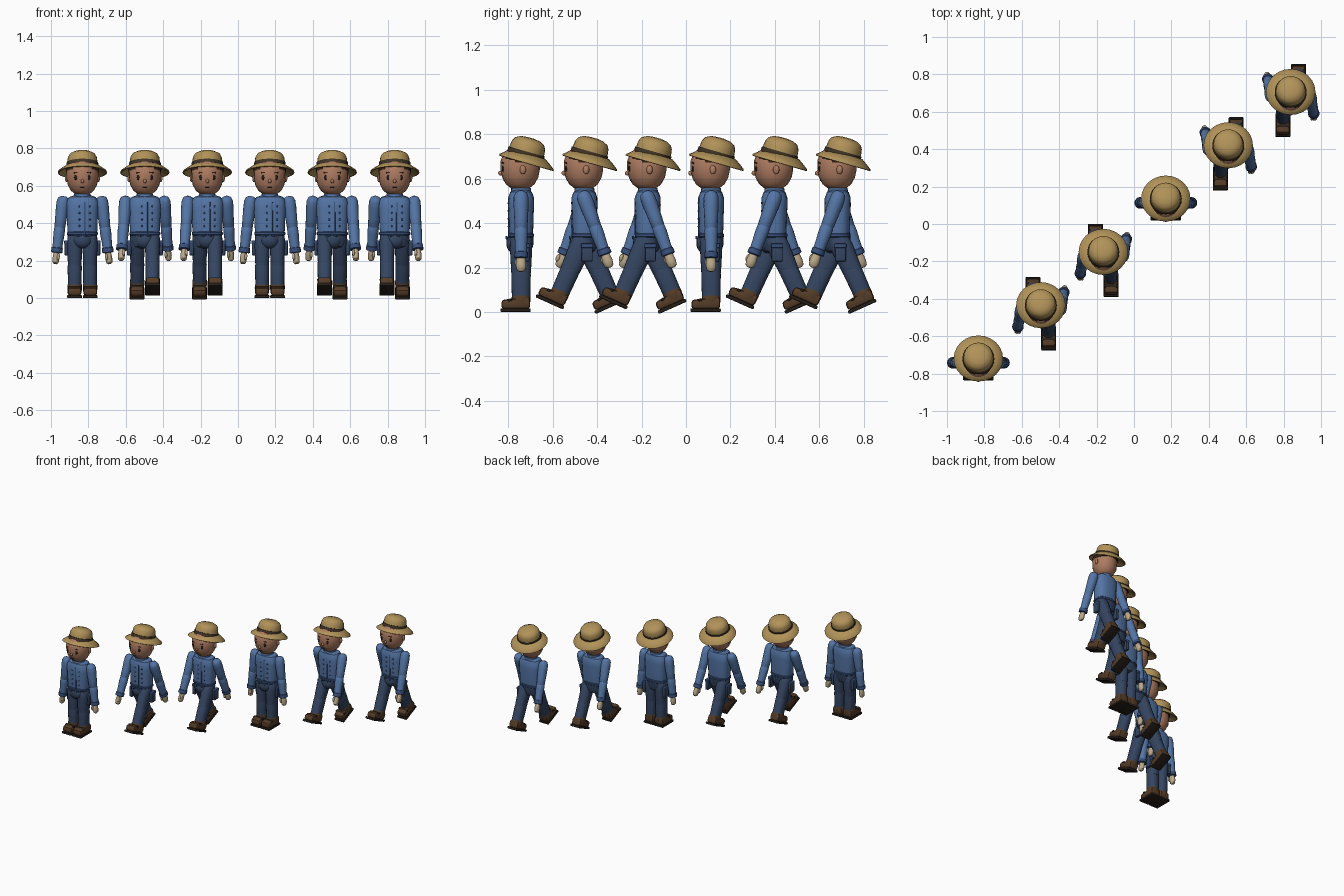
import bpy, bmesh, math
from mathutils import Matrix, Vector

if "Cube" in bpy.data.objects:
    bpy.data.objects.remove(bpy.data.objects["Cube"])

COL = dict(shirt=(.09, .18, .38), seam=(.04, .08, .2), denim=(.035, .06, .12), skin=(.42, .2, .12),
           straw=(.44, .29, .1), band=(.05, .035, .02), boot=(.09, .045, .02),
           sole=(.02, .014, .01), glove=(.5, .4, .26), hair=(.035, .018, .01), eye=(.015, .01, .008))
MATS = {}
for n, c in COL.items():
    MATS[n] = bpy.data.materials.new(n)
    MATS[n].diffuse_color = (*c, 1)


def T(x, y, z):
    return Matrix.Translation((x, y, z))


def R(deg, axis):
    return Matrix.Rotation(math.radians(deg), 4, axis)


def finish(bm, name, mat, M):
    bmesh.ops.recalc_face_normals(bm, faces=bm.faces)
    bm.transform(M)
    me = bpy.data.meshes.new(name)
    bm.to_mesh(me)
    bm.free()
    me.materials.append(MATS[mat])
    ob = bpy.data.objects.new(name, me)
    bpy.context.collection.objects.link(ob)
    me.shade_smooth()
    me.set_sharp_from_angle(angle=math.radians(40))
    return ob


def lathe(name, profile, mat, M, sx=1, sy=1, p=2, n=20):
    """Stack of (super)elliptic rings; profile is (radius, z)."""
    bm = bmesh.new()
    rings = []
    for r, z in profile:
        ring = []
        for i in range(n):
            a = 2 * math.pi * i / n
            c, s = math.cos(a), math.sin(a)
            k = (abs(c) ** p + abs(s) ** p) ** (-1 / p)
            ring.append(bm.verts.new((r * k * c * sx, r * k * s * sy, z)))
        rings.append(ring)
    for a, b in zip(rings, rings[1:]):
        for i in range(n):
            bm.faces.new((a[i], a[(i + 1) % n], b[(i + 1) % n], b[i]))
    bm.faces.new(rings[0])
    bm.faces.new(rings[-1])
    finish(bm, name, mat, M)


def ball(name, size, mat, M, n=14):
    bm = bmesh.new()
    bmesh.ops.create_uvsphere(bm, u_segments=n, v_segments=n * 2 // 3, radius=1)
    finish(bm, name, mat, M @ Matrix.Diagonal((*size, 1)))


def block(name, size, mat, M, bevel=.006, toe=1):
    """Bevelled box; toe < 1 lowers the top of its front end."""
    bm = bmesh.new()
    bmesh.ops.create_cube(bm, size=1)
    for v in bm.verts:
        if v.co.y < 0 and v.co.z > 0:
            v.co.z = -.5 + toe
        v.co = Vector(a * b for a, b in zip(v.co, size))
    bmesh.ops.bevel(bm, geom=bm.edges[:], offset=bevel, segments=2, profile=.5, affect='EDGES')
    finish(bm, name, mat, M)


def head(M):
    lathe("neck", [(.034, .535), (.032, .58)], 'skin', M)
    lathe("head", [(.012, .55), (.04, .557), (.062, .575), (.078, .605), (.085, .64), (.085, .68),
                   (.07, .72), (.03, .745)], 'skin', M @ T(0, -.004, 0), 1, 1.04)
    lathe("hair", [(.087, .672), (.088, .69), (.074, .722), (.033, .75)], 'hair', M @ T(0, .004, 0), 1, 1.03)
    ball("nose", (.009, .012, .011), 'skin', M @ T(0, -.091, .625))
    ball("mouth", (.013, .004, .003), 'hair', M @ T(0, -.076, .592))
    for s in (-1, 1):
        ball("eye", (.01, .006, .014), 'eye', M @ T(s * .034, -.081, .645))
        block("eyebrow", (.024, .006, .006), 'hair', M @ T(s * .036, -.083, .671) @ R(s * 8, 'Y') @ R(s * 20, 'Z'), .002)
        ball("ear", (.009, .014, .02), 'skin', M @ T(s * .085, .008, .64))


def hat(M):
    H = M @ T(0, .028, .688) @ R(-16, 'X')
    lathe("hat_brim", [(.078, .004), (.105, -.008), (.126, -.02), (.132, -.018), (.13, -.011),
                       (.108, .005), (.082, .022), (.078, .022)], 'straw', H, 1, .97, n=24)
    C = H @ T(0, -.012, 0)
    lathe("hat_crown", [(.082, .01), (.08, .045), (.077, .064), (.068, .08), (.045, .092), (.015, .096)],
          'straw', C, n=24)
    lathe("hat_band", [(.0855, .015), (.085, .032)], 'band', C, n=24)


def torso(M):
    lathe("shirt", [(.066, .315), (.074, .325), (.08, .36), (.082, .42), (.086, .48), (.085, .515),
                    (.072, .54), (.042, .55)], 'shirt', M, 1, .68, 2.7, 24)
    lathe("collar", [(.046, .54), (.044, .557), (.036, .558)], 'shirt', M)
    lathe("shirt_hem", [(.077, .335), (.083, .34), (.083, .35), (.077, .355)], 'seam', M, 1, .7, 2.7, 24)
    block("shirt_placket", (.008, .008, .17), 'seam', M @ T(.012, -.055, .43), .002)
    for i in range(4):
        for s in (-1, 1):
            ball("button", (.005, .004, .005), 'seam', M @ T(.012 + s * .028, -.057, .385 + i * .035), 8)
    # hips and pouches
    lathe("trouser_seat", [(.035, .265), (.064, .275), (.076, .3), (.079, .345)], 'denim', M, 1, .72, 2.4, 24)
    ball("trouser_front", (.052, .034, .045), 'denim', M @ T(0, -.033, .31))
    for s in (-1, 1):
        block("hip_pouch", (.024, .05, .075), 'denim', M @ T(s * .084, .012, .265))
        block("pouch_flap", (.027, .054, .02), 'seam', M @ T(s * .084, .012, .298), .004)
        block("belt_tie", (.026, .008, .007), 'seam', M @ T(s * .014, -.066, .335) @ R(s * 25, 'Y'), .002)


def arm(M, s, swing):
    A = M @ T(s * .104, 0, .515) @ R(swing, 'X') @ R(-s * (4 if swing else 7), 'Y')
    lathe("sleeve_upper", [(.012, .03), (.026, .022), (.033, .004), (.034, -.03), (.031, -.09), (.029, -.135),
                           (.024, -.145)], 'shirt', A, n=16)
    lathe("sleeve_lower", [(.024, -.13), (.029, -.14), (.03, -.17), (.027, -.22), (.026, -.262)], 'shirt', A, n=16)
    lathe("sleeve_cuff", [(.024, -.245), (.03, -.248), (.031, -.272), (.024, -.275)], 'seam', A, n=16)
    lathe("hand", [(.018, -.27), (.02, -.285), (.022, -.305), (.019, -.328), (.009, -.336)], 'glove', A, .85, 1.05, n=12)
    ball("thumb", (.008, .009, .018), 'glove', A @ T(-s * .012, -.02, -.295))


def leg(M, s, swing):
    L = M @ T(s * .041, 0, .333) @ R(swing, 'X')
    lathe("trouser_thigh", [(.026, .015), (.038, 0), (.041, -.05), (.038, -.12), (.036, -.16)], 'denim', L, 1, 1.22, 2.4)
    lathe("trouser_shin", [(.036, -.15), (.038, -.165), (.037, -.22), (.036, -.275)], 'denim', L, 1, 1.15, 2.4)
    # boot with cuff, toe cap and sole
    lathe("boot_shaft", [(.036, -.3), (.039, -.285), (.039, -.265), (.036, -.258)], 'boot', L, 1, 1.08, 2.4)
    block("boot_foot", (.074, .13, .055), 'boot', L @ T(s * .001, -.024, -.292), .014, .75)
    block("boot_sole", (.08, .137, .016), 'sole', L @ T(s * .001, -.025, -.325), .005)
    block("boot_strap", (.077, .018, .012), 'sole', L @ T(s * .001, -.05, -.279) @ R(12, 'X'), .004)


# six figures in a diagonal row: standing, stride, stride, standing, stride, stride
for i, stride in enumerate((0, 1, 1, 0, -1, -1)):
    M = T(-.832 + .334 * i, -.742 + .285 * i, 0)
    head(M)
    hat(M)
    torso(M)
    for s in (-1, 1):
        arm(M, s, 20 * stride * s)
        leg(M, s, -24 * stride * s)

for m in bpy.data.materials:
    if m.users and not m.is_grease_pencil:
        m.use_nodes = True
        m.node_tree.nodes["Principled BSDF"].inputs["Base Color"].default_value = m.diffuse_color
